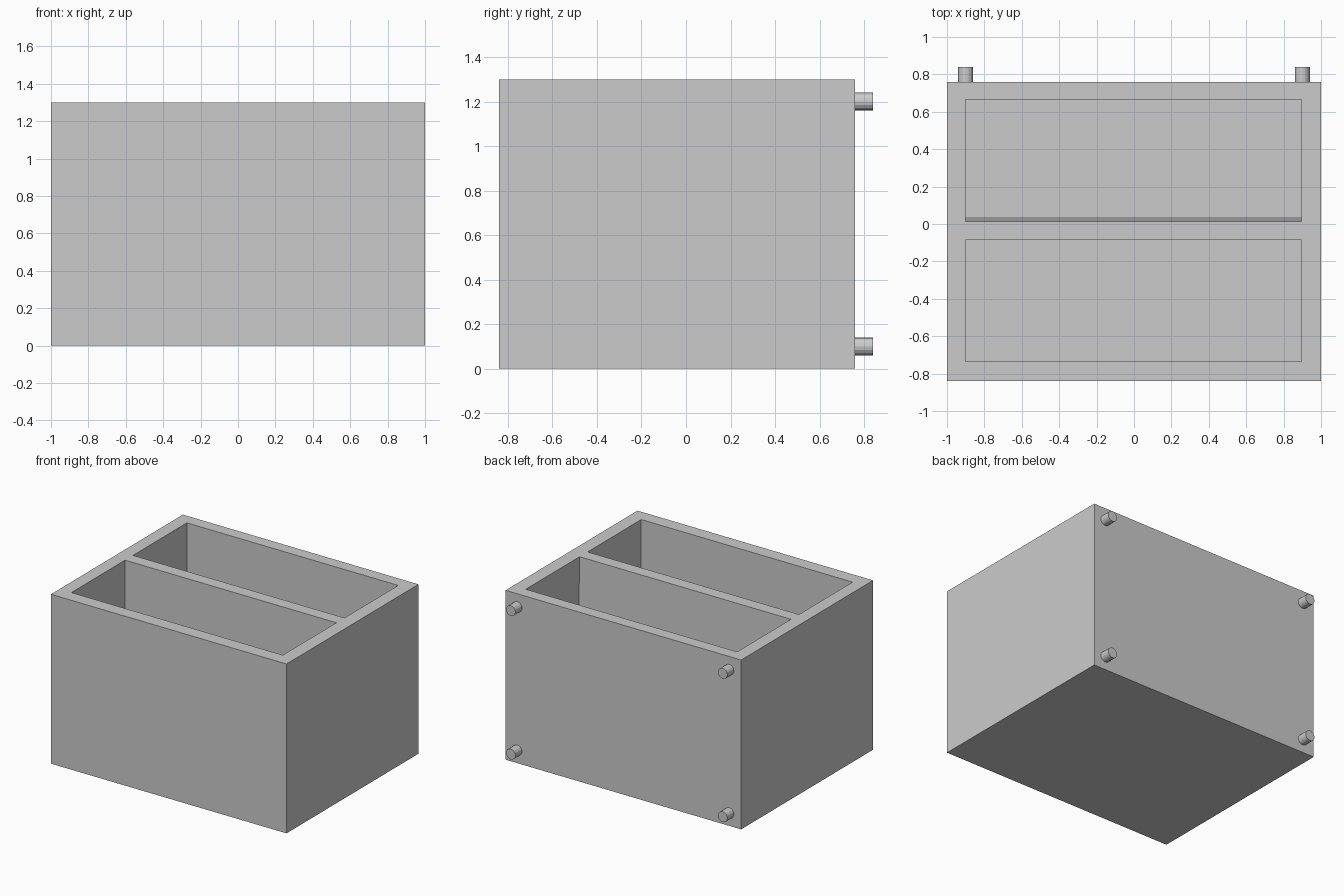
import bpy
import bmesh
from math import radians
from mathutils import Matrix

cube = bpy.data.objects.get("Cube")
if cube:
    bpy.data.objects.remove(cube, do_unlink=True)

# Single plain grey
GREY = (0.6, 0.6, 0.6, 1.0)
grey = bpy.data.materials.new("light grey")
grey.use_nodes = True
grey.diffuse_color = GREY
grey.node_tree.nodes["Principled BSDF"].inputs["Base Color"].default_value = GREY


def add_object(name, bm):
    bmesh.ops.recalc_face_normals(bm, faces=bm.faces)
    mesh = bpy.data.meshes.new(name)
    bm.to_mesh(mesh)
    bm.free()
    mesh.materials.append(grey)
    obj = bpy.data.objects.new(name, mesh)
    bpy.context.collection.objects.link(obj)
    return obj


def prism(name, x0, x1, profile):
    """Extrude a (y, z) profile from x0 to x1."""
    bm = bmesh.new()
    face = bm.faces.new([bm.verts.new((x0, y, z)) for y, z in profile])
    ext = bmesh.ops.extrude_face_region(bm, geom=[face])
    verts = [v for v in ext["geom"] if isinstance(v, bmesh.types.BMVert)]
    bmesh.ops.translate(bm, verts=verts, vec=(x1 - x0, 0, 0))
    return add_object(name, bm)


HEIGHT, FLOOR, ABOVE = 1.3, 0.1, 1.4
FRONT, BACK = -0.84, 0.76

# Box body
body = prism("box_body", -1, 1,
             [(FRONT, 0), (BACK, 0), (BACK, HEIGHT), (FRONT, HEIGHT)])

# Two open compartments; the rear one has a slightly leaning divider wall
front_cut = prism("front_compartment_cutter", -0.9, 0.895,
                  [(-0.735, FLOOR), (-0.085, FLOOR), (-0.085, ABOVE), (-0.735, ABOVE)])
rear_cut = prism("rear_compartment_cutter", -0.9, 0.895,
                 [(0.037, FLOOR), (0.665, FLOOR), (0.665, ABOVE), (0.01, ABOVE)])

bpy.context.view_layer.objects.active = body
for cutter in (front_cut, rear_cut):
    cutter.hide_render = True
    mod = body.modifiers.new(cutter.name, "BOOLEAN")
    mod.operation = "DIFFERENCE"
    mod.solver = "EXACT"
    mod.object = cutter
    bpy.ops.object.modifier_apply(modifier=mod.name)
    bpy.data.objects.remove(cutter, do_unlink=True)

# Four round pegs on the back
PEG_LENGTH = 0.08
for side, x in (("left", 0.9), ("right", -0.9)):
    for level, z in (("lower", 0.1), ("upper", 1.2)):
        bm = bmesh.new()
        place = (Matrix.Translation((x, BACK + PEG_LENGTH / 2, z))
                 @ Matrix.Rotation(radians(90), 4, "X"))
        bmesh.ops.create_cone(bm, cap_ends=True, segments=16, radius1=0.04,
                              radius2=0.04, depth=PEG_LENGTH, matrix=place)
        add_object(f"{level}_{side}_peg", bm)
